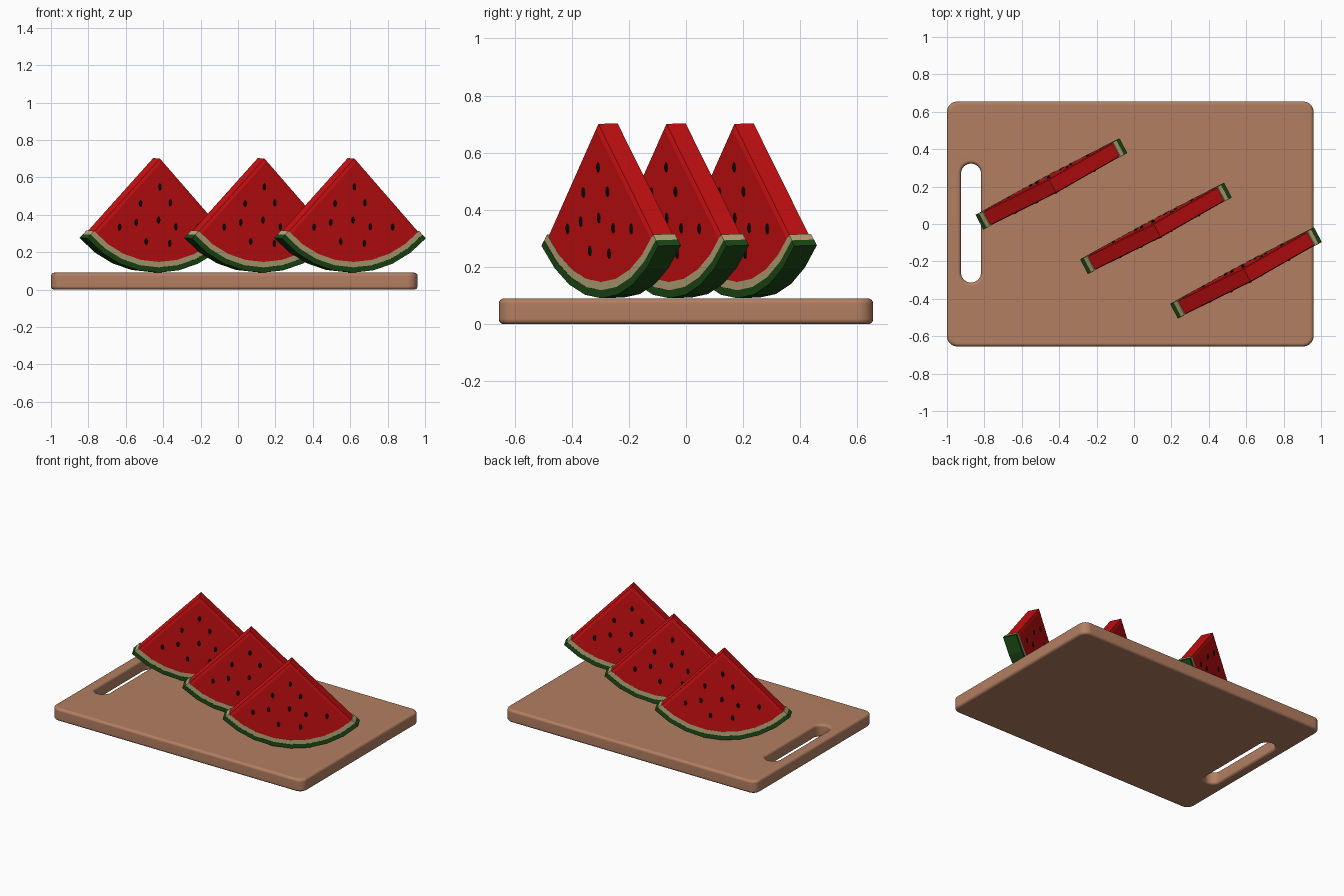
import bpy, bmesh
from math import sin, cos, pi, radians
from mathutils import Matrix, Vector

if "Cube" in bpy.data.objects:
    bpy.data.objects.remove(bpy.data.objects["Cube"])


def material(name, rgb):
    m = bpy.data.materials.new(name)
    m.diffuse_color = (*rgb, 1)
    m.use_nodes = True
    m.node_tree.nodes["Principled BSDF"].inputs["Base Color"].default_value = m.diffuse_color
    return m


WOOD = material("wood", (0.45, 0.21, 0.12))
RED = material("red_flesh", (0.60, 0.005, 0.006))
PALE = material("pale_rind", (0.50, 0.40, 0.20))
GREEN = material("green_skin", (0.012, 0.07, 0.008))
BLACK = material("seed_black", (0.005, 0.004, 0.004))


def finish(bm, name, mat, matrix=None):
    bmesh.ops.recalc_face_normals(bm, faces=bm.faces)
    me = bpy.data.meshes.new(name)
    bm.to_mesh(me)
    bm.free()
    me.materials.append(mat)
    ob = bpy.data.objects.new(name, me)
    bpy.context.collection.objects.link(ob)
    if matrix is not None:
        ob.matrix_world = matrix
    return ob


def skin(bm, rings, closed=False):
    """Quads between consecutive closed rings of vertices."""
    pairs = list(zip(rings, rings[1:]))
    if closed:
        pairs.append((rings[-1], rings[0]))
    for a, b in pairs:
        n = len(a)
        for i in range(n):
            j = (i + 1) % n
            bm.faces.new((a[i], a[j], b[j], b[i]))


def smooth(ob):
    bpy.ops.object.select_all(action='DESELECT')
    ob.select_set(True)
    bpy.context.view_layer.objects.active = ob
    bpy.ops.object.shade_smooth_by_angle(angle=radians(35))


# Cutting board: rounded outline with a rounded handle slot
def rounded_rect(x0, x1, y0, y1, r, grow, seg=6):
    x0, x1, y0, y1, r2 = x0 - grow, x1 + grow, y0 - grow, y1 + grow, r + grow
    corners = [(x1 - r2, y1 - r2), (x0 + r2, y1 - r2),
               (x0 + r2, y0 + r2), (x1 - r2, y0 + r2)]
    return [(cx + r2 * cos(a), cy + r2 * sin(a))
            for k, (cx, cy) in enumerate(corners)
            for a in [(k + i / seg) * pi / 2 for i in range(seg + 1)]]


H, B, N = 0.09, 0.018, 4
edge_profile = [(-B + B * sin(i * pi / 2 / N), B - B * cos(i * pi / 2 / N))
                for i in range(N + 1)]
edge_profile += [(g, H - z) for g, z in reversed(edge_profile)]

bm = bmesh.new()
outer, slot = [], []
for g, z in edge_profile:
    outer.append([bm.verts.new((x, y, z)) for x, y in
                  rounded_rect(-1, 0.96, -0.655, 0.655, 0.055, g)])
    slot.append([bm.verts.new((x, y, z)) for x, y in
                 rounded_rect(-0.925, -0.818, -0.313, 0.323, 0.0525, -g)])
skin(bm, outer)
skin(bm, slot)
for k in (0, -1):
    edges = [bm.edges.get((r[i], r[i - 1])) for r in (outer[k], slot[k])
             for i in range(len(r))]
    bmesh.ops.triangle_fill(bm, edges=edges, use_beauty=True,
                            normal=Vector((0, 0, 1)))
board = finish(bm, "cutting_board", WOOD)
smooth(board)
board.modifiers.new("even_normals", 'WEIGHTED_NORMAL').keep_sharp = True

# Watermelon slices: quarter wedges standing on the arc, apex on top
R, SEG = 0.61, 8


def arc(r, half):
    return [(r * sin(a), R - r * cos(a))
            for a in [half * (2 * i / SEG - 1) for i in range(SEG + 1)]]


def flesh(name, matrix):
    bm = bmesh.new()
    full = [(0, R)] + arc(0.555, radians(45))
    inset = [(0, R - 0.026)] + arc(0.555, radians(43.1))
    rings = [[bm.verts.new((u, y, z)) for u, z in outline]
             for outline, y in ((inset, -0.043), (full, -0.038),
                                (full, 0.038), (inset, 0.043))]
    skin(bm, rings)
    bm.faces.new(rings[0])
    bm.faces.new(rings[-1])
    finish(bm, name, RED, matrix)


def rind(name, mat, r0, r1, t, matrix):
    bm = bmesh.new()
    half = radians(45.6)
    rings = [[bm.verts.new((u, y, z)) for u, z, y in
              ((*p, -t), (*q, -t), (*q, t), (*p, t))]
             for p, q in zip(arc(r0, half), arc(r1, half))]
    skin(bm, rings)
    bm.faces.new(rings[0])
    bm.faces.new(rings[-1])
    finish(bm, name, mat, matrix)


SEEDS = [(0, 0.458), (-0.115, 0.37), (0.065, 0.373),
         (-0.24, 0.243), (-0.14, 0.268), (-0.005, 0.281), (0.10, 0.245),
         (0.235, 0.243), (-0.078, 0.166), (0.065, 0.156)]


def seeds(name, matrix):
    bm = bmesh.new()
    for side in (-1, 1):
        for u, z in SEEDS:
            m = Matrix.Translation((-side * u, side * 0.043, z)) \
                @ Matrix.Diagonal((0.010, 0.007, 0.018, 1))
            bmesh.ops.create_uvsphere(bm, u_segments=8, v_segments=6,
                                      radius=1, matrix=m)
    smooth(finish(bm, name, BLACK, matrix))


for n, (x, y) in enumerate([(-0.444, 0.219), (0.115, -0.019), (0.596, -0.257)], 1):
    m = Matrix.Translation((x, y, 0.092)) @ Matrix.Rotation(radians(28), 4, 'Z') \
        @ Matrix.Rotation(radians(1.7), 4, 'X')
    flesh(f"slice_{n}_flesh", m)
    rind(f"slice_{n}_pale_rind", PALE, 0.553, 0.582, 0.0435, m)
    rind(f"slice_{n}_green_skin", GREEN, 0.582, R, 0.0445, m)
    seeds(f"slice_{n}_seeds", m)
